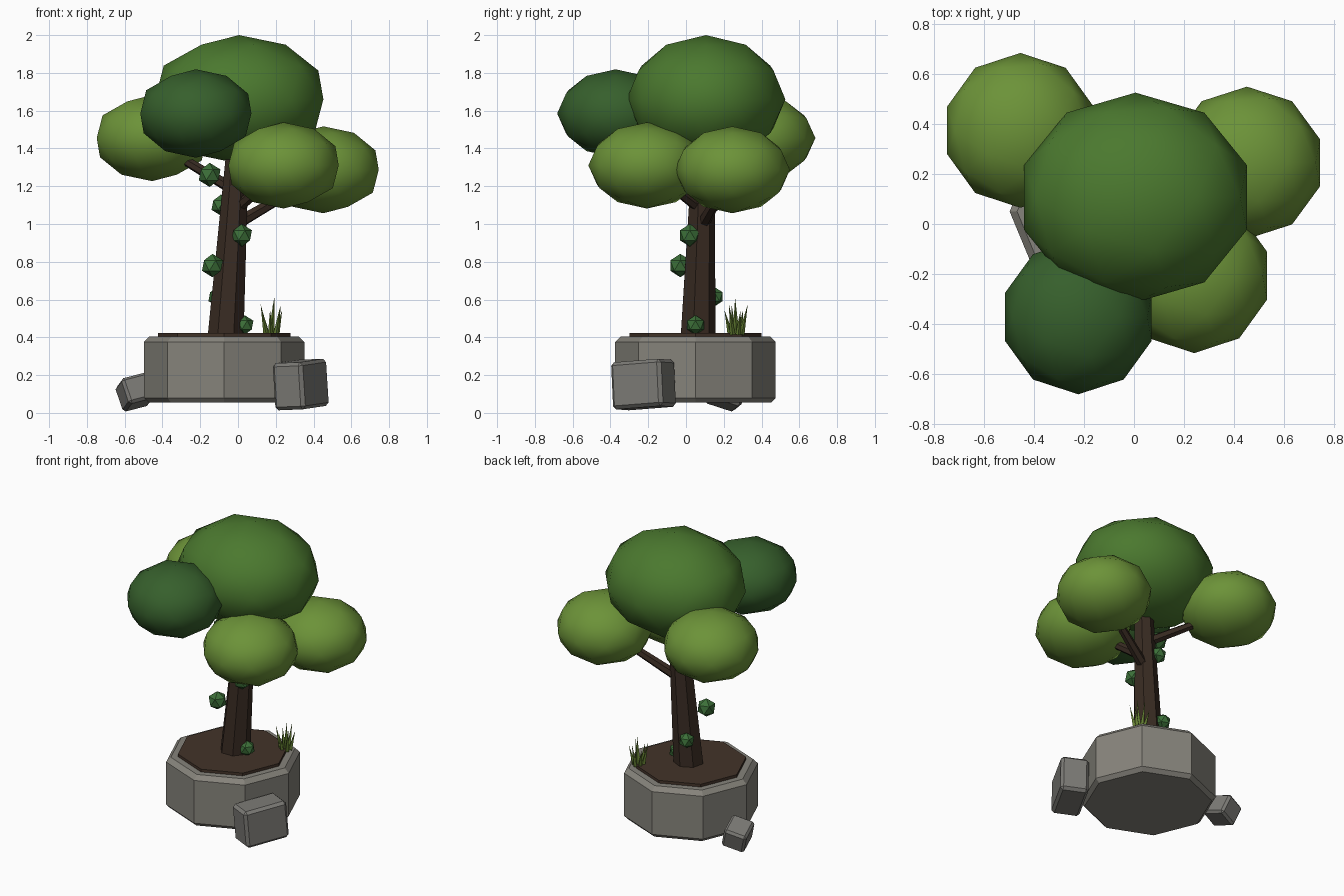
import bpy, bmesh
from math import sin, cos, radians, pi
from mathutils import Vector, Matrix, Euler

if "Cube" in bpy.data.objects:
    bpy.data.objects.remove(bpy.data.objects["Cube"])


def material(name, rgb):
    m = bpy.data.materials.new(name)
    m.diffuse_color = (*rgb, 1)
    m.use_nodes = True
    m.node_tree.nodes["Principled BSDF"].inputs["Base Color"].default_value = m.diffuse_color
    return m


BARK = material("bark", (0.040, 0.024, 0.016))
SOIL = material("soil", (0.055, 0.033, 0.022))
STONE = material("stone", (0.24, 0.23, 0.20))
ROCK = material("rock", (0.20, 0.195, 0.18))
MID = material("leaf_mid", (0.07, 0.19, 0.028))
DARK = material("leaf_dark", (0.037, 0.115, 0.025))
LIGHT = material("leaf_light", (0.15, 0.29, 0.04))
IVY = material("ivy_green", (0.045, 0.16, 0.04))
GRASS = material("grass_green", (0.12, 0.20, 0.03))


def finish(name, bm, mat, smooth=False):
    bmesh.ops.recalc_face_normals(bm, faces=bm.faces)
    for f in bm.faces:
        f.smooth = smooth
    me = bpy.data.meshes.new(name)
    bm.to_mesh(me)
    bm.free()
    me.materials.append(mat)
    ob = bpy.data.objects.new(name, me)
    bpy.context.collection.objects.link(ob)
    return ob


def lathe(name, centre, profile, sides, mat):
    """Closed polygonal solid from (radius, z) rings."""
    bm = bmesh.new()
    rings = [[bm.verts.new((centre[0] + r * cos(2 * pi * i / sides),
                            centre[1] + r * sin(2 * pi * i / sides), z))
              for i in range(sides)] for r, z in profile]
    for a, b in zip(rings, rings[1:]):
        for i in range(sides):
            j = (i + 1) % sides
            bm.faces.new((a[i], a[j], b[j], b[i]))
    bm.faces.new(rings[0])
    bm.faces.new(rings[-1])
    return finish(name, bm, mat)


def add_rod(bm, p, q, r1, r2, sides):
    p, q = Vector(p), Vector(q)
    d = q - p
    rot = Vector((0, 0, 1)).rotation_difference(d).to_matrix().to_4x4()
    bmesh.ops.create_cone(bm, cap_ends=True, segments=sides, radius1=r1, radius2=r2,
                          depth=d.length, matrix=Matrix.Translation((p + q) / 2) @ rot)


def rod(name, p, q, r1, r2, sides, mat):
    bm = bmesh.new()
    add_rod(bm, p, q, r1, r2, sides)
    return finish(name, bm, mat)


def ball(name, centre, radii, mat, level=2, smooth=True):
    bm = bmesh.new()
    bmesh.ops.create_icosphere(bm, subdivisions=level, radius=1)
    bmesh.ops.scale(bm, vec=radii, verts=bm.verts)
    bmesh.ops.translate(bm, vec=centre, verts=bm.verts)
    return finish(name, bm, mat, smooth)


def rock(name, centre, size, angles, bevel):
    bm = bmesh.new()
    bmesh.ops.create_cube(bm, size=1)
    bmesh.ops.scale(bm, vec=size, verts=bm.verts)
    bmesh.ops.bevel(bm, geom=bm.edges[:], offset=bevel, segments=1, affect='EDGES')
    rot = Euler([radians(a) for a in angles]).to_matrix().to_4x4()
    bm.transform(Matrix.Translation(centre) @ rot)
    return finish(name, bm, ROCK)


# Octagonal planter and soil
lathe("planter", (-0.073, 0.05), [(0.40, 0.055), (0.425, 0.08), (0.425, 0.375), (0.395, 0.405)], 8, STONE)
lathe("soil", (-0.073, 0.05), [(0.35, 0.39), (0.35, 0.424)], 8, SOIL)

# Leaning trunk and branches
rod("trunk", (-0.065, 0.06, 0.41), (0.0, 0.09, 1.42), 0.097, 0.06, 7, BARK)
rod("branch_left", (-0.02, 0.09, 1.18), (-0.42, 0.33, 1.42), 0.032, 0.022, 6, BARK)
rod("branch_right", (-0.01, 0.09, 1.0), (0.42, 0.23, 1.25), 0.034, 0.022, 6, BARK)
rod("branch_front", (-0.01, 0.08, 1.08), (0.22, -0.18, 1.28), 0.032, 0.022, 6, BARK)

# Foliage
ball("crown_top", (0.006, 0.106, 1.66), (0.469, 0.42, 0.34), MID)
ball("crown_front", (-0.223, -0.372, 1.585), (0.309, 0.31, 0.234), DARK)
ball("crown_left", (-0.455, 0.375, 1.455), (0.308, 0.31, 0.228), LIGHT)
ball("crown_front_right", (0.241, -0.207, 1.31), (0.307, 0.31, 0.228), LIGHT)
ball("crown_right", (0.452, 0.245, 1.287), (0.308, 0.305, 0.23), LIGHT)

# Ivy clumps up the trunk
for i, (x, y, z, r) in enumerate([(0.035, 0.05, 0.465, 0.052), (-0.11, 0.15, 0.615, 0.052),
                                  (-0.135, -0.03, 0.78, 0.062), (0.02, 0.02, 0.94, 0.06),
                                  (-0.09, 0.125, 1.10, 0.056), (-0.15, 0.05, 1.26, 0.064)]):
    ball(f"ivy_{i + 1}", (x, y, z), (r, r, r), IVY, 1, False)

# Grass tuft: one upright blade ringed by splayed ones
bm = bmesh.new()
base = Vector((0.177, 0.265, 0.415))
add_rod(bm, base, base + Vector((0.015, -0.005, 0.195)), 0.018, 0, 4)
for i in range(6):
    out = Vector((cos(i * pi / 3 + 0.4), sin(i * pi / 3 + 0.4), 0))
    add_rod(bm, base + out * 0.03, base + out * 0.062 + Vector((0, 0, 0.13 + 0.03 * (i % 2))),
            0.015, 0, 4)
finish("grass_tuft", bm, GRASS)

# Loose rocks
rock("rock_large", (0.332, -0.225, 0.15), (0.18, 0.30, 0.25), (4, -2, -28), 0.018)
rock("rock_small", (-0.545, 0.21, 0.11), (0.15, 0.17, 0.145), (-18, -14, 18), 0.015)
